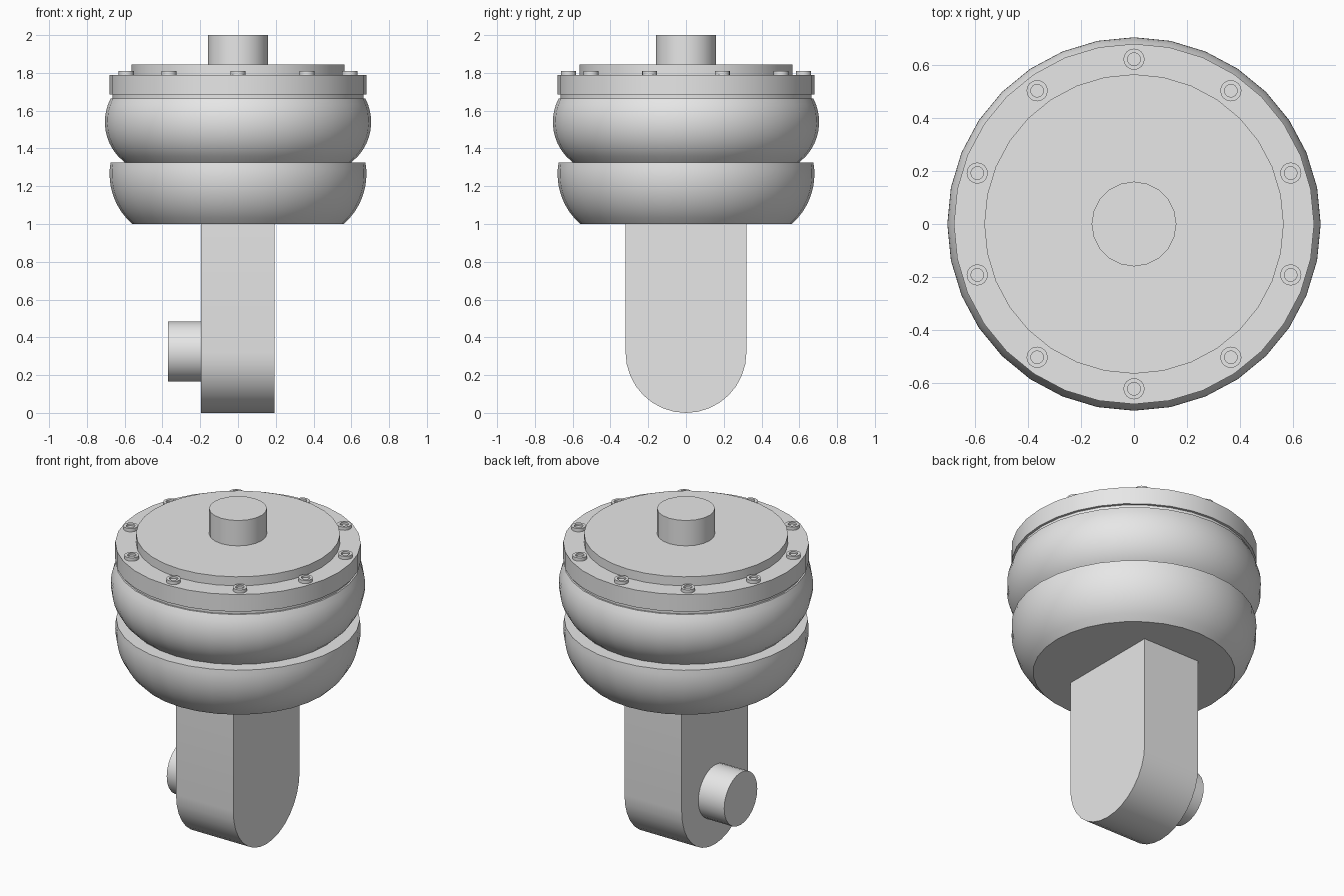
import bpy, bmesh, math
from mathutils import Matrix, Vector

cube = bpy.data.objects.get("Cube")
if cube:
    bpy.data.objects.remove(cube, do_unlink=True)

grey = bpy.data.materials.new("plain_grey")
grey.use_nodes = True
GREY = (0.8, 0.8, 0.8, 1)
grey.diffuse_color = GREY
grey.node_tree.nodes["Principled BSDF"].inputs["Base Color"].default_value = GREY


def finish(name, bm):
    bmesh.ops.recalc_face_normals(bm, faces=bm.faces)
    mesh = bpy.data.meshes.new(name)
    bm.to_mesh(mesh)
    bm.free()
    mesh.materials.append(grey)
    ob = bpy.data.objects.new(name, mesh)
    bpy.context.collection.objects.link(ob)
    bpy.ops.object.select_all(action='DESELECT')
    ob.select_set(True)
    bpy.context.view_layer.objects.active = ob
    bpy.ops.object.shade_smooth_by_angle(angle=math.radians(35))
    return ob


def lathe(name, profile, sides, matrix=Matrix()):
    """Turn (radius, height) points round z; points at radius 0 close the ends."""
    bm = bmesh.new()
    verts = [bm.verts.new((r, 0, z)) for r, z in profile]
    edges = [bm.edges.new(pair) for pair in zip(verts, verts[1:])]
    bmesh.ops.spin(bm, geom=verts + edges, cent=(0, 0, 0), axis=(0, 0, 1),
                   angle=math.tau, steps=sides, use_merge=False)
    bmesh.ops.remove_doubles(bm, verts=bm.verts, dist=0.0005)
    bm.transform(matrix)
    return finish(name, bm)


def disc(name, radius, low, high, sides, matrix=Matrix()):
    return lathe(name, [(0, low), (radius, low), (radius, high), (0, high)], sides, matrix)


def bulge(radius, middle, curve, low, high, steps=10):
    """Outward arc between two heights."""
    heights = [low + (high - low) * i / steps for i in range(steps + 1)]
    return [(radius - curve + math.sqrt(curve ** 2 - (z - middle) ** 2), z) for z in heights]


# Rounded bellows body
lathe("lower_bowl", [(0, 1.0)] + bulge(0.68, 1.265, 0.352, 1.0, 1.325) + [(0, 1.325)], 32)
lathe("upper_bellow", [(0, 1.325)] + bulge(0.705, 1.54, 0.27, 1.325, 1.665) + [(0, 1.665)], 32)

# Flange, lid and top stud
disc("flange_gasket", 0.665, 1.665, 1.685, 32)
disc("top_flange", 0.68, 1.685, 1.79, 32)
disc("lid_plate", 0.565, 1.79, 1.845, 32)
disc("top_stud", 0.16, 1.845, 2.0, 20)

# Ring of socket screws
for i in range(10):
    a = math.pi / 2 + math.tau * i / 10
    place = Matrix.Translation((0.622 * math.cos(a), 0.622 * math.sin(a), 1.79))
    lathe("flange_screw", [(0, 0), (0.04, 0), (0.04, 0.02), (0.024, 0.02),
                           (0.024, 0.008), (0, 0.008)], 16, place)

# Flat leg with a rounded foot
bm = bmesh.new()
half = 0.32
outline = [(half, 1.0)]
outline += [(half * math.cos(t), half - half * math.sin(t))
            for t in (math.pi * i / 16 for i in range(17))]
outline += [(-half, 1.0)]
face = bm.faces.new([bm.verts.new((-0.195, y, z)) for y, z in outline])
grown = bmesh.ops.extrude_face_region(bm, geom=[face])
bmesh.ops.translate(bm, vec=Vector((0.387, 0, 0)),
                    verts=[g for g in grown["geom"] if isinstance(g, bmesh.types.BMVert)])
finish("support_leg", bm)

# Side pin on the right of the leg
disc("side_pin", 0.16, 0.195, 0.37, 24,
     Matrix.Translation((0, 0, 0.325)) @ Matrix.Rotation(-math.pi / 2, 4, 'Y'))
